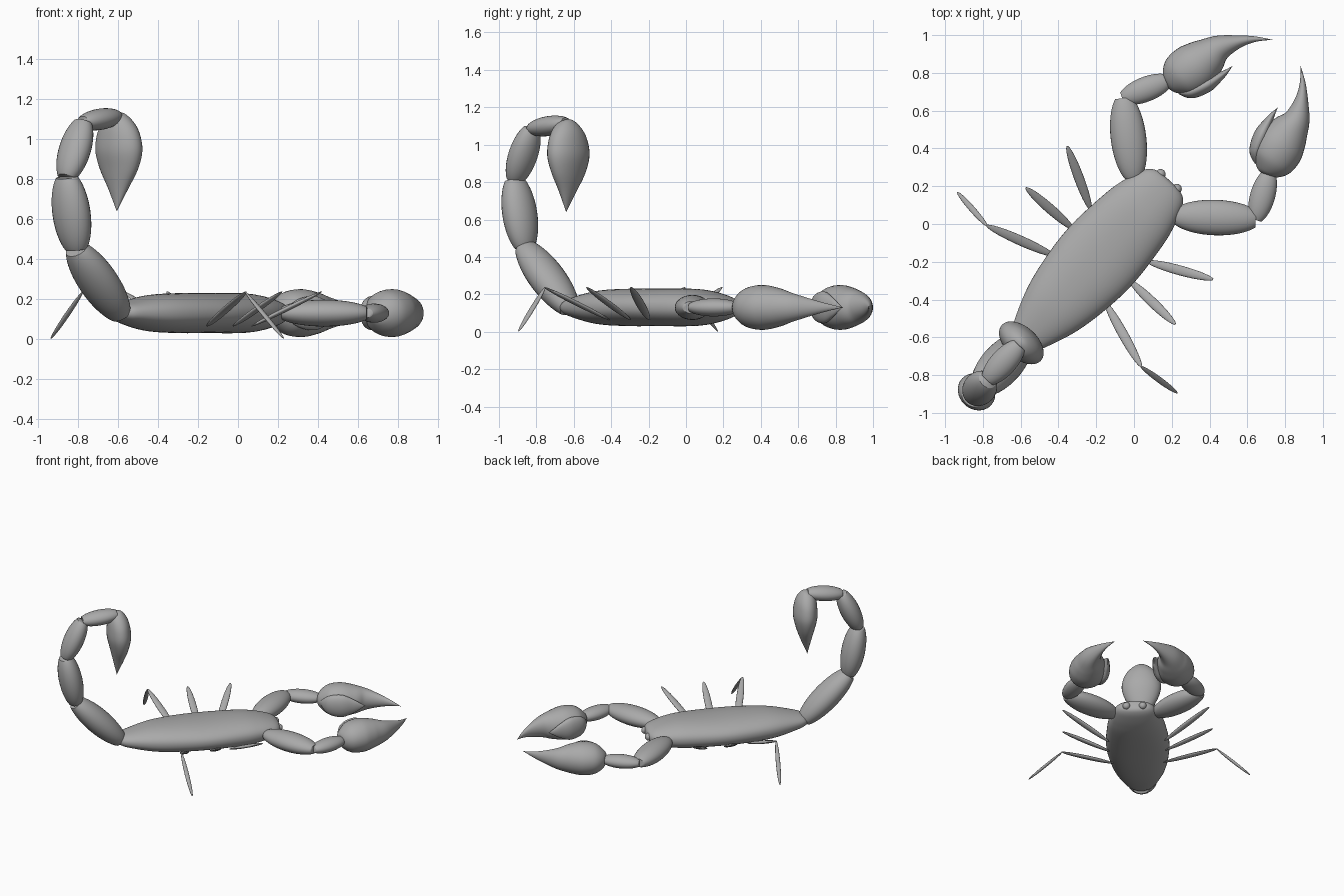
import bpy, bmesh, math
from mathutils import Vector

default = bpy.data.objects.get("Cube")
if default:
    bpy.data.objects.remove(default, do_unlink=True)

grey = bpy.data.materials.new("shell grey")
grey.use_nodes = True
grey.diffuse_color = (0.4, 0.4, 0.4, 1)
grey.node_tree.nodes["Principled BSDF"].inputs["Base Color"].default_value = (0.4, 0.4, 0.4, 1)

# Local frame: x runs tail to head, y is sideways; the whole animal is turned on the ground
HEADING = math.radians(47.6)
ORIGIN = (0, 0.024, 0)
UP, SIDE = Vector((0, 0, 1)), Vector((0, 1, 0))


def finish(name, bm, mirrored):
    bmesh.ops.recalc_face_normals(bm, faces=bm.faces)
    mesh = bpy.data.meshes.new(name)
    bm.to_mesh(mesh)
    bm.free()
    mesh.materials.append(grey)
    mesh.shade_smooth()
    mesh.set_sharp_from_angle(angle=math.radians(60))
    ob = bpy.data.objects.new(name, mesh)
    ob.location = ORIGIN
    ob.rotation_euler.z = HEADING
    bpy.context.collection.objects.link(ob)
    if mirrored:
        mod = ob.modifiers.new("other side", 'MIRROR')
        mod.use_axis = (False, True, False)
        mod.use_mirror_merge = False
    return ob


def smooth_rows(rows, steps):
    """Catmull-Rom interpolation of (x, y, z, width, height) rows."""
    out = []
    for i in range(len(rows) - 1):
        a, b, c, d = (rows[max(0, min(len(rows) - 1, i + k))] for k in (-1, 0, 1, 2))
        for s in range(steps):
            t = s / steps
            out.append([0.5 * (2 * q + (r - p) * t + (2 * p - 5 * q + 4 * r - w) * t * t
                               + (3 * q - p - 3 * r + w) * t ** 3)
                        for p, q, r, w in zip(a, b, c, d)])
    return out + [list(rows[-1])]


def loft(name, rows, normal=UP, mirrored=False, sides=32, steps=6, power=1.0):
    """Skin elliptical rings along a path; heights follow the normal."""
    rows = smooth_rows(rows, steps) if steps > 1 else rows
    bm = bmesh.new()
    rings = []
    for i, (x, y, z, w, h) in enumerate(rows):
        ahead, behind = rows[min(i + 1, len(rows) - 1)], rows[max(i - 1, 0)]
        tangent = (Vector(ahead[:3]) - Vector(behind[:3])).normalized()
        across = tangent.cross(normal).normalized()
        upward = across.cross(tangent)
        w, h = max(w, 0.0008), max(h, 0.0008)
        ring = []
        for k in range(sides):
            c, s = math.cos(math.tau * k / sides), math.sin(math.tau * k / sides)
            c, s = (math.copysign(abs(q) ** power, q) for q in (c, s))
            ring.append(bm.verts.new(Vector((x, y, z)) + across * w * c + upward * h * s))
        rings.append(ring)
    for a, b in zip(rings, rings[1:]):
        for k in range(sides):
            n = (k + 1) % sides
            bm.faces.new((a[k], a[n], b[n], b[k]))
    bm.faces.new(rings[0])
    bm.faces.new(rings[-1])
    return finish(name, bm, mirrored)


def spindle(name, start, end, w, h, normal=UP, mirrored=False, cut=0.86, sides=28):
    """Ellipsoid between two points, with its ends cut short."""
    a, b = Vector(start), Vector(end)
    rows = []
    for i in range(21):
        t = -math.cos(math.pi * i / 20)
        r = math.sqrt(max(0, 1 - (cut * t) ** 2))
        rows.append([*a.lerp(b, (t + 1) / 2), w * r, h * r])
    return loft(name, rows, normal, mirrored, sides, steps=1)


# Body: long flattened oval with a blunt head
body = [(-0.91, .03, .02), (-0.88, .07, .035), (-0.82, .108, .055), (-0.64, .175, .09),
        (-0.44, .213, .1), (-0.24, .226, .1), (0, .205, .1), (0.12, .18, .088),
        (0.21, .148, .068), (0.255, .118, .05), (0.275, .075, .03), (0.28, 0, 0)]
loft("body", [(x, 0, 0.13, w, h) for x, w, h in body], sides=48, power=0.9)

# Tail: four segments curling up and over
joints = [(-0.875, 0.125), (-1.2, 0.45), (-1.272, 0.81), (-1.15, 1.085), (-0.9, 1.115)]
sizes = [(.09, .11), (.083, .105), (.07, .088), (.053, .07)]
for i, (w, h) in enumerate(sizes):
    (x0, z0), (x1, z1) = joints[i], joints[i + 1]
    spindle(f"tail_segment_{i + 1}", (x0, 0, z0), (x1, 0, z1), w, h, normal=SIDE, cut=0.82)

# Stinger: drooping teardrop
stinger = [(-0.905, 1.135, 0, 0), (-0.90, 1.12, .04, .05), (-0.895, 1.08, .066, .095),
           (-0.888, 1.02, .08, .128), (-0.884, .94, .084, .14), (-0.884, .85, .065, .115),
           (-0.89, .75, .036, .058), (-0.9, .64, 0, 0)]
loft("stinger", [(x, 0, z, w, h) for x, z, w, h in stinger], normal=SIDE)

# Arms
spindle("upper_arms", (.16, .15, .13), (.437, .474, .13), .094, .067, mirrored=True, cut=0.88)
spindle("forearms", (.432, .478, .13), (.67, .36, .13), .066, .048, mirrored=True, cut=0.88)


# Claws, given as outer edge point, inner edge point and half height
def claw(name, edges):
    rows = [((a + c) / 2, (b + d) / 2, .13, math.dist((a, b), (c, d)) / 2, h)
            for a, b, c, d, h in edges]
    loft(name, rows, mirrored=True)


claw("palm_and_long_finger", [
    (.645, .36, .64, .345, .01), (.675, .405, .642, .29, .055), (.76, .443, .68, .225, .105),
    (.86, .428, .75, .19, .12), (.94, .39, .85, .195, .105), (1.01, .338, .945, .214, .08),
    (1.09, .253, 1.045, .2, .048), (1.15, .178, 1.125, .162, .022), (1.197, .1, 1.197, .1, 0)])
claw("short_finger", [
    (.66, .29, .655, .27, .02), (.715, .265, .69, .2, .07), (.8, .235, .775, .158, .085),
    (.865, .2, .86, .152, .055), (.91, .178, .908, .155, .028), (.952, .163, .952, .163, 0)])

# Legs: three thin pairs, the rear one with a second joint to the ground
legs = {"front_legs": ((-.118, .2), (.048, .523)), "middle_legs": ((-.254, .2), (-.262, .536)),
        "rear_legs": ((-.425, .18), (-.55, .555))}
for name, (hip, knee) in legs.items():
    spindle(name, (*hip, .065), (*knee, .237), .026, .012, mirrored=True, cut=0.99, sides=16)
spindle("rear_lower_legs", (-.55, .55, .237), (-.524, .789, .003), .016, .01,
        mirrored=True, cut=0.99, sides=16)

# Eyes
bm = bmesh.new()
bmesh.ops.create_uvsphere(bm, u_segments=20, v_segments=12, radius=0.027)
bmesh.ops.translate(bm, verts=bm.verts, vec=(.272, .058, .13))
finish("eyes", bm, True)
